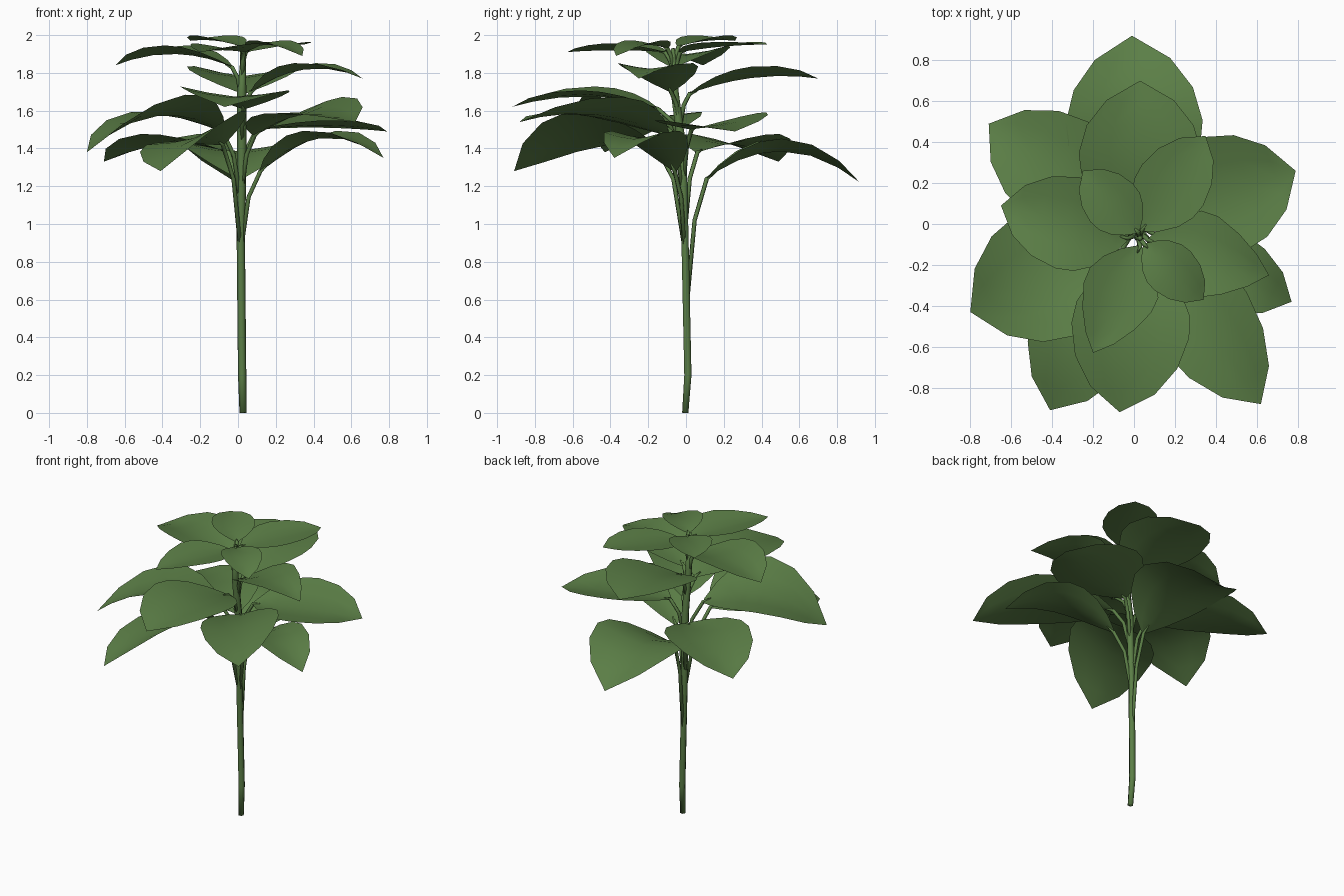
import bpy, math
from mathutils import Vector

if "Cube" in bpy.data.objects:
    bpy.data.objects.remove(bpy.data.objects["Cube"])

def material(name, rgb):
    m = bpy.data.materials.new(name)
    m.diffuse_color = (*rgb, 1)
    m.use_nodes = True
    m.node_tree.nodes["Principled BSDF"].inputs["Base Color"].default_value = m.diffuse_color
    return m

GREEN = material("leaf green", (0.105, 0.21, 0.062))

def add_mesh(name, verts, faces):
    me = bpy.data.meshes.new(name)
    me.from_pydata([tuple(v) for v in verts], [], faces)
    me.materials.append(GREEN)
    for p in me.polygons:
        p.use_smooth = True
    ob = bpy.data.objects.new(name, me)
    bpy.context.collection.objects.link(ob)
    return ob

def tube(name, pts, radii, sides=6):
    verts, faces = [], []
    for i, p in enumerate(pts):
        d = (pts[min(i + 1, len(pts) - 1)] - pts[max(i - 1, 0)]).normalized()
        u = d.cross(Vector((0, 1, 0.01))).normalized()
        v = d.cross(u)
        for k in range(sides):
            a = 2 * math.pi * k / sides
            verts.append(p + (u * math.cos(a) + v * math.sin(a)) * radii[i])
    for i in range(len(pts) - 1):
        for k in range(sides):
            a, b = i * sides + k, i * sides + (k + 1) % sides
            faces.append((a, b, b + sides, a + sides))
    faces.append(tuple(range(sides))[::-1])
    faces.append(tuple(range(len(verts) - sides, len(verts))))
    return add_mesh(name, verts, faces)

# Main stem, slightly bent
STEM = [Vector(p) for p in ((0.027, -0.004, 0), (0.022, 0.01, 0.2), (0.015, -0.005, 0.9),
                            (0.02, -0.02, 1.4), (0.02, -0.06, 1.7), (0.03, -0.07, 1.93))]
tube("main_stem", STEM, [0.019, 0.022, 0.022, 0.026, 0.024, 0.012])

def stem_at(z):
    for a, b in zip(STEM, STEM[1:]):
        if z <= b.z:
            return a.lerp(b, (z - a.z) / (b.z - a.z))
    return STEM[-1]

# Blade outline: (position along the leaf, share of half width)
OUTLINE = ((0, 0.07), (0.08, 0.42), (0.2, 0.76), (0.34, 0.96), (0.48, 1.0),
           (0.68, 0.87), (0.86, 0.55), (1, 0))
ACROSS = (-1, -0.5, 0, 0.5, 1)

def leaf(name, base, tip, mid_z, half, roll, root_z, fold=0.2, point=0):
    base, tip = Vector(base), Vector(tip)
    flat = Vector((tip.x - base.x, tip.y - base.y, 0)).normalized()
    right = Vector((flat.y, -flat.x, 0))
    mid = (base + tip) / 2
    mid.z = mid_z
    ctrl = 2 * mid - (base + tip) / 2
    tilt = math.tan(math.radians(roll))
    verts, faces = [], []
    for t, w in OUTLINE[:-1]:
        w *= 1 - point * max(0, t - 0.4)
        c = base * (1 - t) ** 2 + ctrl * 2 * t * (1 - t) + tip * t * t
        for s in ACROSS:
            q = c + right * (s * w * half)
            q.z += half * w * (fold * abs(s) ** 1.4 + tilt * s)
            verts.append(q)
    n = len(ACROSS)
    for i in range(len(OUTLINE) - 2):
        for k in range(n - 1):
            a = i * n + k
            faces.append((a + 1, a, a + n, a + n + 1)[::-1])
    verts.append(tip)
    last = (len(OUTLINE) - 2) * n
    for k in range(n - 1):
        faces.append((last + k, last + k + 1, len(verts) - 1))
    add_mesh(name + "_blade", verts, faces)
    # Stalk joining the blade to the main stem
    root = stem_at(root_z)
    d = base - root
    bend = root + Vector((d.x * 0.4, d.y * 0.4, d.z * 0.68))
    end = base + (ctrl - base) * 0.12
    tube(name + "_stalk", [root, bend, base, end], [0.012, 0.012, 0.012, 0.004], 5)

# base, tip, middle height, half width, roll, stalk root height, (fold, pointedness)
LOWER = [
    ((0.01, 0.11, 1.24), (-0.01, 0.92, 1.22), 1.385, 0.335, 0, 0.55),
    ((-0.05, 0.06, 1.38), (-0.71, 0.49, 1.33), 1.42, 0.275, 0, 0.95),
    ((-0.08, -0.16, 1.42), (-0.41, -0.91, 1.28), 1.45, 0.27, -18, 0.85),
    ((0.12, -0.06, 1.28), (0.77, -0.38, 1.35), 1.455, 0.20, 0, 0.85),
    ((-0.08, -0.08, 1.49), (-0.80, -0.43, 1.38), 1.57, 0.33, -8, 1.1),
    ((0.09, -0.10, 1.47), (0.62, -0.88, 1.54), 1.58, 0.25, -10, 1.15),
    ((0.10, 0.03, 1.50), (0.79, 0.26, 1.49), 1.51, 0.30, -4, 1.2),
    ((0.03, -0.15, 1.61), (-0.07, -0.92, 1.62), 1.675, 0.29, 2, 1.4, 0.15),
]
UPPER = [
    ((0.03, 0.02, 1.69), (0.03, 0.70, 1.77), 1.775, 0.30, 0, 1.5),
    ((0.07, -0.08, 1.70), (0.66, -0.25, 1.77), 1.82, 0.22, 0, 1.5, 0.16, 0.7),
    ((-0.03, -0.07, 1.83), (-0.65, 0.09, 1.84), 1.90, 0.23, 0, 1.65),
    ((0.03, -0.11, 1.91), (-0.20, -0.63, 1.91), 1.92, 0.19, 0, 1.75, 0.2, 0.6),
    ((0.04, -0.03, 1.91), (0.35, 0.43, 1.95), 1.94, 0.18, 0, 1.72, 0.12),
    ((0.02, -0.04, 1.94), (-0.25, 0.26, 1.97), 1.97, 0.14, 0, 1.8),
    ((0.05, -0.10, 1.93), (0.34, -0.37, 1.89), 1.945, 0.13, 0, 1.8),
]
for tier, rows in (("lower_leaf", LOWER), ("upper_leaf", UPPER)):
    for i, row in enumerate(rows):
        leaf(f"{tier}_{i + 1}", *row)
